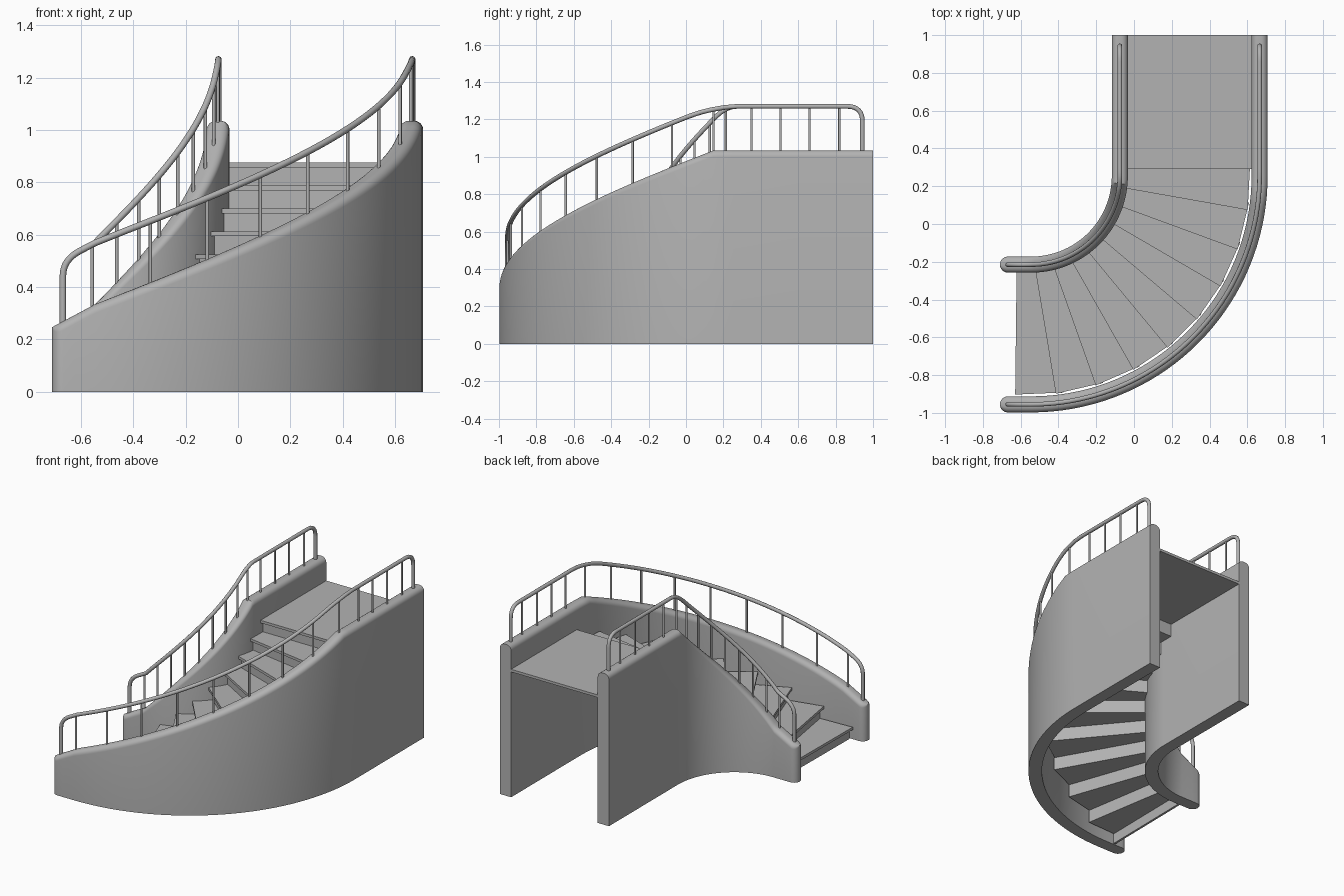
import bpy, bmesh
from math import sin, cos, pi, radians
from mathutils import Vector

cube = bpy.data.objects.get("Cube")
if cube:
    bpy.data.objects.remove(cube)

GREY = bpy.data.materials.new("plain grey")
GREY.use_nodes = True
GREY.diffuse_color = (0.45, 0.45, 0.45, 1)
GREY.node_tree.nodes["Principled BSDF"].inputs["Base Color"].default_value = (0.45, 0.45, 0.45, 1)

CX, CY = -0.545, 0.255          # centre of the turn
R_IN, R_OUT = 0.47, 1.21        # wall centrelines
HALF = 0.0425                   # half wall thickness
RUN_IN = 0.0165                 # straight length per unit past 90
RISE = 0.0875                   # step height
RAIL = 0.235                    # rail height above wall


def spot(r, a):
    """Plan point and sideways direction; a is 90..100 entry, 0..90 turn, below 0 landing."""
    if a > 90:
        return Vector((CX - (a - 90) * RUN_IN, CY - r, 0)), Vector((0, -1, 0))
    if a < 0:
        return Vector((CX + r, CY - a * 0.01, 0)), Vector((1, 0, 0))
    t = radians(a)
    side = Vector((cos(t), -sin(t), 0))
    return Vector((CX, CY, 0)) + side * r, side


def wall_top(a):
    if a > 90:
        return 0.335 - 0.0088 * (a - 90)
    return 1.035 - 0.7 * max(a - 5, 0) / 85


def rail_point(r, a):
    p = spot(r, a)[0]
    p.z = RAIL + sum(wall_top(a + d) for d in (-6, -3, 0, 3, 6)) / 5
    return p


def mesh_object(name, bm, smooth=False):
    bmesh.ops.recalc_face_normals(bm, faces=bm.faces)
    me = bpy.data.meshes.new(name)
    bm.to_mesh(me)
    bm.free()
    me.materials.append(GREY)
    if smooth:
        me.shade_smooth()
        me.set_sharp_from_angle(angle=radians(35))
    ob = bpy.data.objects.new(name, me)
    bpy.context.collection.objects.link(ob)


def prism(name, plan, z0, z1):
    bm = bmesh.new()
    low = [bm.verts.new((p.x, p.y, z0)) for p in plan]
    high = [bm.verts.new((p.x, p.y, z1)) for p in plan]
    bm.faces.new(low[::-1])
    bm.faces.new(high)
    for i in range(len(plan)):
        j = (i + 1) % len(plan)
        bm.faces.new((low[i], low[j], high[j], high[i]))
    mesh_object(name, bm)


def tubes(name, paths, radius):
    cu = bpy.data.curves.new(name, "CURVE")
    cu.dimensions = "3D"
    cu.bevel_depth = radius
    cu.bevel_resolution = 3
    cu.use_fill_caps = True
    for pts in paths:
        sp = cu.splines.new("POLY")
        sp.points.add(len(pts) - 1)
        for q, p in zip(sp.points, pts):
            q.co = (*p, 1)
        sp.use_smooth = True
    cu.materials.append(GREY)
    bpy.context.collection.objects.link(bpy.data.objects.new(name, cu))


def wall(name, r):
    # rounded entry end, then the turn, then the straight landing side
    rows = []
    for i in range(9):
        t = pi / 2 * i / 8
        rows.append((100 - HALF * (1 - cos(t)) / RUN_IN, max(sin(t), 0.05)))
    rows += [(a, 1) for a in (95, 92.5)] + [(90 - 2.5 * i, 1) for i in range(37)]
    rows += [(-35, 1), (-74.5, 1)]
    bm = bmesh.new()
    rings = []
    for a, k in rows:
        p, side = spot(r, a)
        top, w, c = wall_top(a), HALF * k, 0.034 * k
        section = [(-w, 0), (w, 0)]
        for sgn in (1, -1):
            arc = [pi / 2 * i / 6 for i in range(7)]
            arc = arc if sgn > 0 else arc[::-1]
            section += [(sgn * (w - c + c * cos(t)), top - c + c * sin(t)) for t in arc]
        rings.append([bm.verts.new(p + side * s + Vector((0, 0, z))) for s, z in section])
    n = len(rings[0])
    for one, two in zip(rings, rings[1:]):
        for i in range(n):
            j = (i + 1) % n
            bm.faces.new((one[i], one[j], two[j], two[i]))
    bm.faces.new(rings[0])
    bm.faces.new(rings[-1])
    mesh_object(name, bm, True)


def bend(a, b, c):
    ts = [i / 8 for i in range(9)]
    return [a * (1 - t) ** 2 + b * 2 * t * (1 - t) + c * t * t for t in ts]


def railing(side, r):
    # handrail with bent end posts
    def drop(a, dz):
        p = rail_point(r, a)
        p.z -= dz
        return p

    start, end = 97.5, -68.8
    path = [drop(start, RAIL + 0.02)]
    path += bend(drop(start, 0.06), drop(start, 0), drop(93.5, 0))
    path += [rail_point(r, 92 - 2 * i) for i in range(53)]
    path += bend(drop(-60.5, 0), drop(end, 0), drop(end, 0.08))
    path.append(drop(end, RAIL + 0.02))
    tubes(side + "_handrail", [path], 0.0125)
    # thin balusters
    stops = [90.7 - 10.7 * i for i in range(9)] + [-9.5, -25, -40.5, -56.5]
    posts = []
    for a in stops:
        foot = spot(r, a)[0]
        foot.z = wall_top(a) - 0.02
        posts.append([foot, rail_point(r, a)])
    tubes(side + "_balusters", posts, 0.0065)


for side, r in (("inner", R_IN), ("outer", R_OUT)):
    wall(side + "_wall", r)
    railing(side, r)


def nosing(i, back=0.0):
    """Front edge of step i counted down from the landing, moved back by a distance."""
    ends = []
    for r, a in ((0.505, -3.9 + 11.4 * i), (1.161, -1.7 + 10.65 * i)):
        t = radians(a)
        ends.append(Vector((CX + r * cos(t), CY - r * sin(t), 0)))
    d = (ends[1] - ends[0]).normalized()
    return [p + Vector((-d.y, d.x, 0)) * back for p in ends]


# treads and risers
for i in range(10):
    top = RISE * (10 - i)
    if i:
        prism(f"tread_{10 - i}", nosing(i) + nosing(i - 1, 0.04)[::-1], top - 0.018, top)
    prism(f"riser_{10 - i}", nosing(i, 0.025) + nosing(i, 0.04)[::-1], top - RISE, top - 0.018)

# landing
front = nosing(0)
front = [Vector((-0.05, 0.29, 0)), Vector((0.63, 0.29, 0))]
prism("landing", front + [Vector((0.63, 1, 0)), Vector((-0.05, 1, 0))], RISE * 10 - 0.018, RISE * 10)
